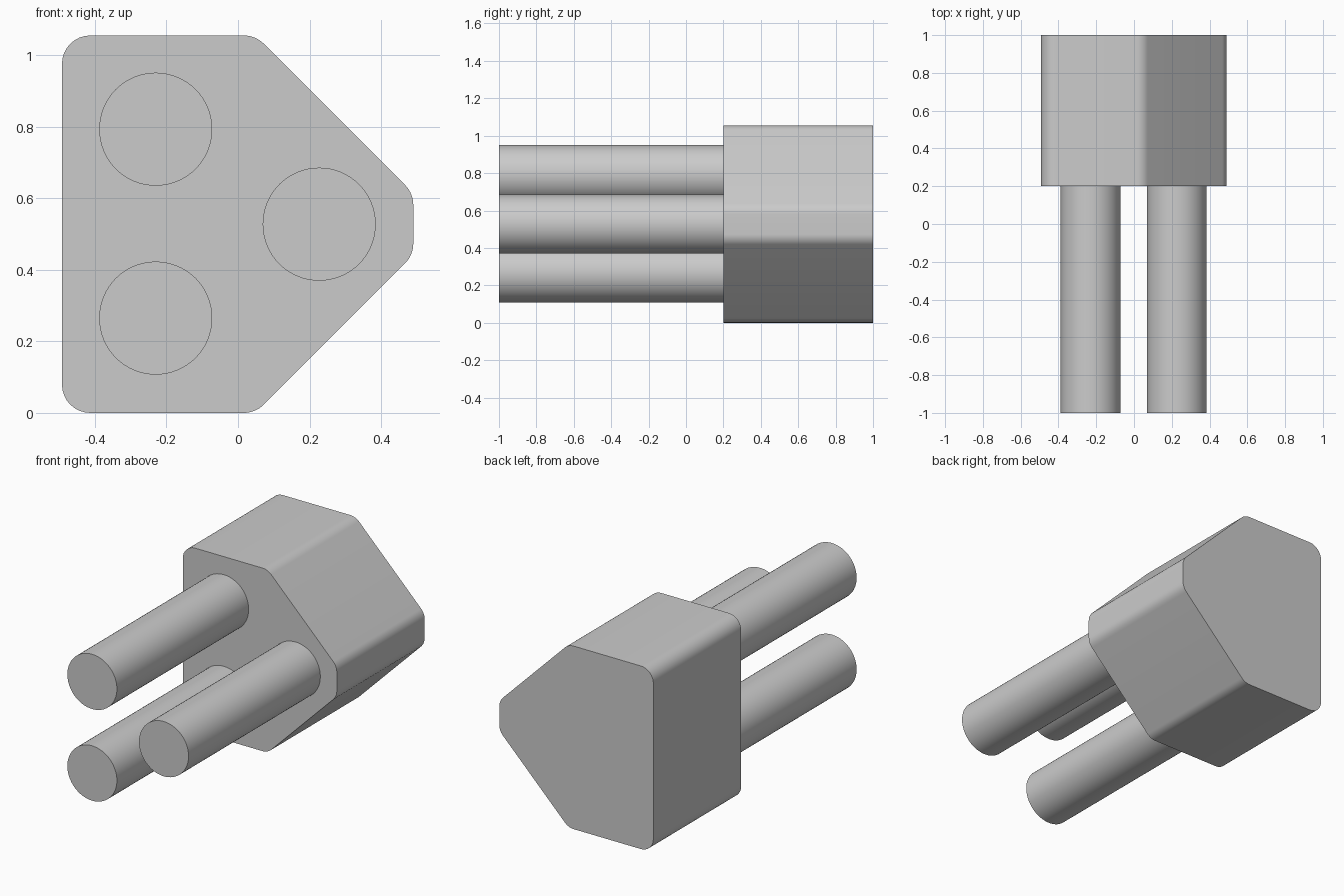
import bpy, bmesh, math
from mathutils import Vector, Matrix

cube = bpy.data.objects.get("Cube")
if cube:
    bpy.data.objects.remove(cube, do_unlink=True)

# One plain grey for everything
grey = bpy.data.materials.new("plain grey")
grey.use_nodes = True
GREY = (0.6, 0.6, 0.6, 1.0)
grey.diffuse_color = GREY
grey.node_tree.nodes["Principled BSDF"].inputs["Base Color"].default_value = GREY


def finish(bm, name):
    bmesh.ops.recalc_face_normals(bm, faces=bm.faces)
    mesh = bpy.data.meshes.new(name)
    bm.to_mesh(mesh)
    bm.free()
    mesh.materials.append(grey)
    obj = bpy.data.objects.new(name, mesh)
    bpy.context.collection.objects.link(obj)
    bpy.ops.object.select_all(action='DESELECT')
    obj.select_set(True)
    bpy.context.view_layer.objects.active = obj
    bpy.ops.object.shade_smooth_by_angle(angle=math.radians(30))
    return obj


def rounded(corners, radius, steps=8):
    """Replace each corner of a closed 2D outline with an arc."""
    pts = []
    for i, c in enumerate(corners):
        p = Vector(c)
        a = (Vector(corners[i - 1]) - p).normalized()
        b = (Vector(corners[(i + 1) % len(corners)]) - p).normalized()
        half = a.angle(b) / 2
        centre = p + (a + b).normalized() * radius / math.sin(half)
        start = p + a * radius / math.tan(half) - centre
        end = p + b * radius / math.tan(half) - centre
        sweep = start.angle(end)
        for k in range(steps + 1):
            t = k / steps
            pts.append(centre + (start * math.sin((1 - t) * sweep)
                                 + end * math.sin(t * sweep)) / math.sin(sweep))
    return pts


# Body: rounded outline pointing to +x, extruded along y
H = 1.055
outline = [(-0.492, 0), (0.049, 0), (0.49, 0.441),
           (0.49, H - 0.441), (0.049, H), (-0.492, H)]
FRONT, BACK = 0.2, 1.0
bm = bmesh.new()
face = bm.faces.new([bm.verts.new((p.x, FRONT, p.y)) for p in rounded(outline, 0.079)])
ext = bmesh.ops.extrude_face_region(bm, geom=[face], use_keep_orig=True)
bmesh.ops.translate(bm, vec=(0, BACK - FRONT, 0),
                    verts=[v for v in ext["geom"] if isinstance(v, bmesh.types.BMVert)])
finish(bm, "body")

# Three round pins reaching forward from the body
PIN_R, PIN_L = 0.158, 1.21
for name, x, z in (("upper_pin", -0.23, 0.793),
                   ("lower_pin", -0.23, 0.265),
                   ("side_pin", 0.227, H / 2)):
    bm = bmesh.new()
    place = Matrix.Translation((x, -1 + PIN_L / 2, z)) @ Matrix.Rotation(math.pi / 2, 4, 'X')
    bmesh.ops.create_cone(bm, cap_ends=True, segments=64, radius1=PIN_R,
                          radius2=PIN_R, depth=PIN_L, matrix=place)
    finish(bm, name)
